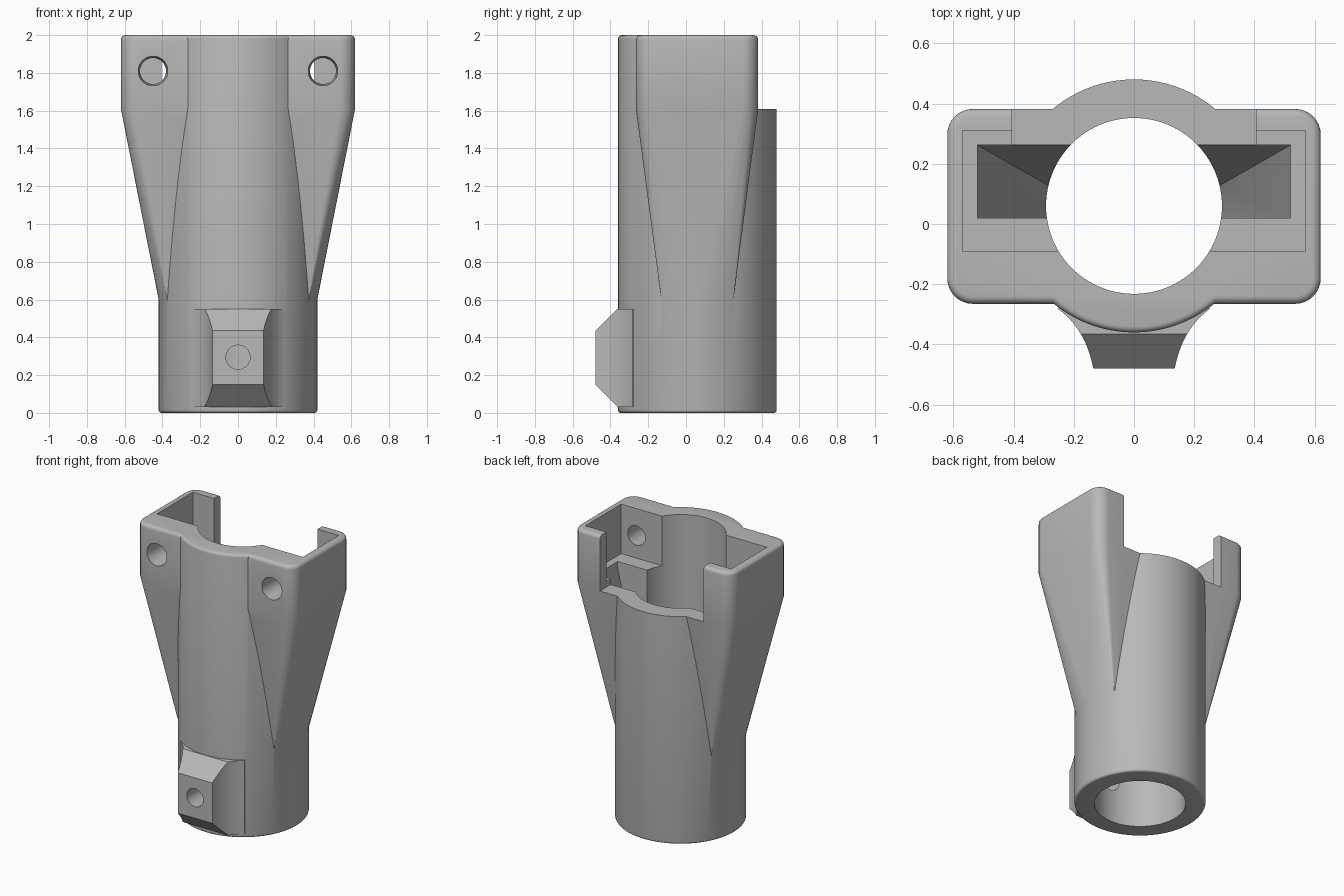
import bpy, bmesh, math
from mathutils import Vector

cube = bpy.data.objects.get("Cube")
if cube:
    bpy.data.objects.remove(cube, do_unlink=True)

grey = bpy.data.materials.new("plain grey")
grey.use_nodes = True
colour = (0.48, 0.48, 0.48, 1)
grey.diffuse_color = colour
grey.node_tree.nodes["Principled BSDF"].inputs["Base Color"].default_value = colour

CY = 0.06            # y of the tube axis
TUBE, BORE = 0.42, 0.292
SHOULDER, TOP = 1.61, 2.0


def finish(name, bm):
    bmesh.ops.recalc_face_normals(bm, faces=bm.faces)
    mesh = bpy.data.meshes.new(name)
    bm.to_mesh(mesh)
    bm.free()
    mesh.materials.append(grey)
    ob = bpy.data.objects.new(name, mesh)
    bpy.context.collection.objects.link(ob)
    return ob


def hull(name, points):
    """Convex solid around the points, with flat areas merged."""
    bm = bmesh.new()
    for p in points:
        bm.verts.new(p)
    res = bmesh.ops.convex_hull(bm, input=bm.verts)
    loose = {g for g in res["geom_interior"] + res["geom_unused"]
             if isinstance(g, bmesh.types.BMVert)}
    bmesh.ops.delete(bm, geom=list(loose), context='VERTS')
    bmesh.ops.dissolve_limit(bm, angle_limit=0.005, verts=bm.verts, edges=bm.edges)
    return finish(name, bm)


def prism(name, outline, direction):
    """Extrude a closed outline along a direction."""
    bm = bmesh.new()
    face = bm.faces.new([bm.verts.new(p) for p in outline])
    ext = bmesh.ops.extrude_face_region(bm, geom=[face])["geom"]
    verts = [g for g in ext if isinstance(g, bmesh.types.BMVert)]
    bmesh.ops.translate(bm, verts=verts, vec=Vector(direction))
    return finish(name, bm)


def block(name, x0, x1, y0, y1, z0, z1):
    return hull(name, [(x, y, z) for x in (x0, x1) for y in (y0, y1) for z in (z0, z1)])


def ring(r, z, n=96):
    return [(r * math.cos(a), CY + r * math.sin(a), z)
            for a in (2 * math.pi * i / n for i in range(n))]


def rounded_rect(inset, z, n=8):
    hx, y0, y1, r = 0.62, -0.265, 0.382, 0.085
    pts = []
    for sx in (-1, 1):
        for sy, y in ((-1, y0 + r), (1, y1 - r)):
            for i in range(n + 1):
                a = math.pi / 2 * i / n
                pts.append((sx * (hx - r + (r - inset) * math.cos(a)),
                            y + sy * (r - inset) * math.sin(a), z))
    return pts


def y_hole(x, z, steps, n=32):
    """Round cutter along y; steps are (y, radius)."""
    return hull("hole_cutter", [(x + r * math.cos(2 * math.pi * i / n), y,
                                 z + r * math.sin(2 * math.pi * i / n))
                                for y, r in steps for i in range(n)])


def combine(target, other, operation):
    other.hide_render = True
    mod = target.modifiers.new("combine", 'BOOLEAN')
    mod.operation, mod.solver, mod.object = operation, 'EXACT', other
    bpy.context.view_layer.objects.active = target
    bpy.ops.object.modifier_apply(modifier=mod.name)
    bpy.data.objects.remove(other, do_unlink=True)


def round_over(shape, r, size, z, sign):
    """Loops of a rounded edge ending at height z."""
    pts = []
    for i in range(5):
        a = math.pi / 2 * i / 4
        pts += shape(r + size * (1 - math.cos(a)) * (-1 if shape is ring else 1),
                     z - sign * size * (1 - math.sin(a)))
    return pts


# Main tube with softened ends
body = hull("socket_body", round_over(ring, TUBE, 0.015, 0, -1)
            + round_over(ring, TUBE, 0.02, TOP, 1))

# Rectangular head tapering down into the tube sides
foot = []
for i in range(-8, 9):
    a = math.radians(27) * i / 8
    for s in (-1, 1):
        foot.append((s * 0.418 * math.cos(a), CY + 0.418 * math.sin(a), 0.59))
head = hull("tapered_head", foot + rounded_rect(0, SHOULDER)
            + round_over(rounded_rect, 0, 0.025, TOP, 1))
combine(body, head, 'UNION')

# Screw boss with flared sides and chamfered ends
side = []
for i in range(13):
    t = i / 12
    p = (Vector((0.135, -0.48)) * (1 - t) ** 2 + Vector((0.16, -0.35)) * 2 * t * (1 - t)
         + Vector((0.25, -0.283)) * t * t)
    side.append(p)
plan = [(p.x, p.y, 0.03) for p in side] + [(0.25, -0.255, 0.03), (-0.25, -0.255, 0.03)]
plan += [(-p.x, p.y, 0.03) for p in reversed(side)]
boss = prism("boss", plan, (0, 0, 0.52))
chamfer = prism("boss_chamfer", [(-0.5, y, z) for y, z in
                ((-0.2, 0.03), (-0.36, 0.03), (-0.48, 0.15), (-0.48, 0.435),
                 (-0.365, 0.55), (-0.2, 0.55))], (1, 0, 0))
combine(boss, chamfer, 'INTERSECT')
combine(body, boss, 'UNION')

# Bore through the whole part
combine(body, hull("bore_cutter", ring(BORE, -0.1) + ring(BORE, 2.1)), 'DIFFERENCE')

# Head pocket, and the deeper pocket sloping into the bore
combine(body, block("pocket_cutter", -0.57, 0.57, -0.09, 0.31, 1.65, 2.1), 'DIFFERENCE')
deep = [(s * x, y, z) for s in (-1, 1) for x, y, z in
        ((0.52, 0.02, 1.7), (0.52, 0.262, 1.7), (0.52, 0.02, 1.6), (0.52, 0.262, 1.6),
         (0.28, 0.02, 0.6), (0.28, 0.125, 0.6))]
combine(body, hull("deep_pocket_cutter", deep), 'DIFFERENCE')

# Open back of the head
combine(body, block("back_cutter", -0.405, 0.405, 0.2, 0.7, SHOULDER, 2.1), 'DIFFERENCE')

# Screw holes with eased rims
for s in (-1, 1):
    combine(body, y_hole(s * 0.45, 1.81, ((-0.3, 0.08), (-0.264, 0.076), (-0.25, 0.064),
                                          (0.0, 0.064))), 'DIFFERENCE')
combine(body, y_hole(0, 0.295, ((-0.5, 0.064), (-0.1, 0.064))), 'DIFFERENCE')

# Smooth curved walls, keep edges sharp
bpy.ops.object.select_all(action='DESELECT')
body.select_set(True)
bpy.context.view_layer.objects.active = body
bpy.ops.object.shade_smooth_by_angle(angle=math.radians(25))
